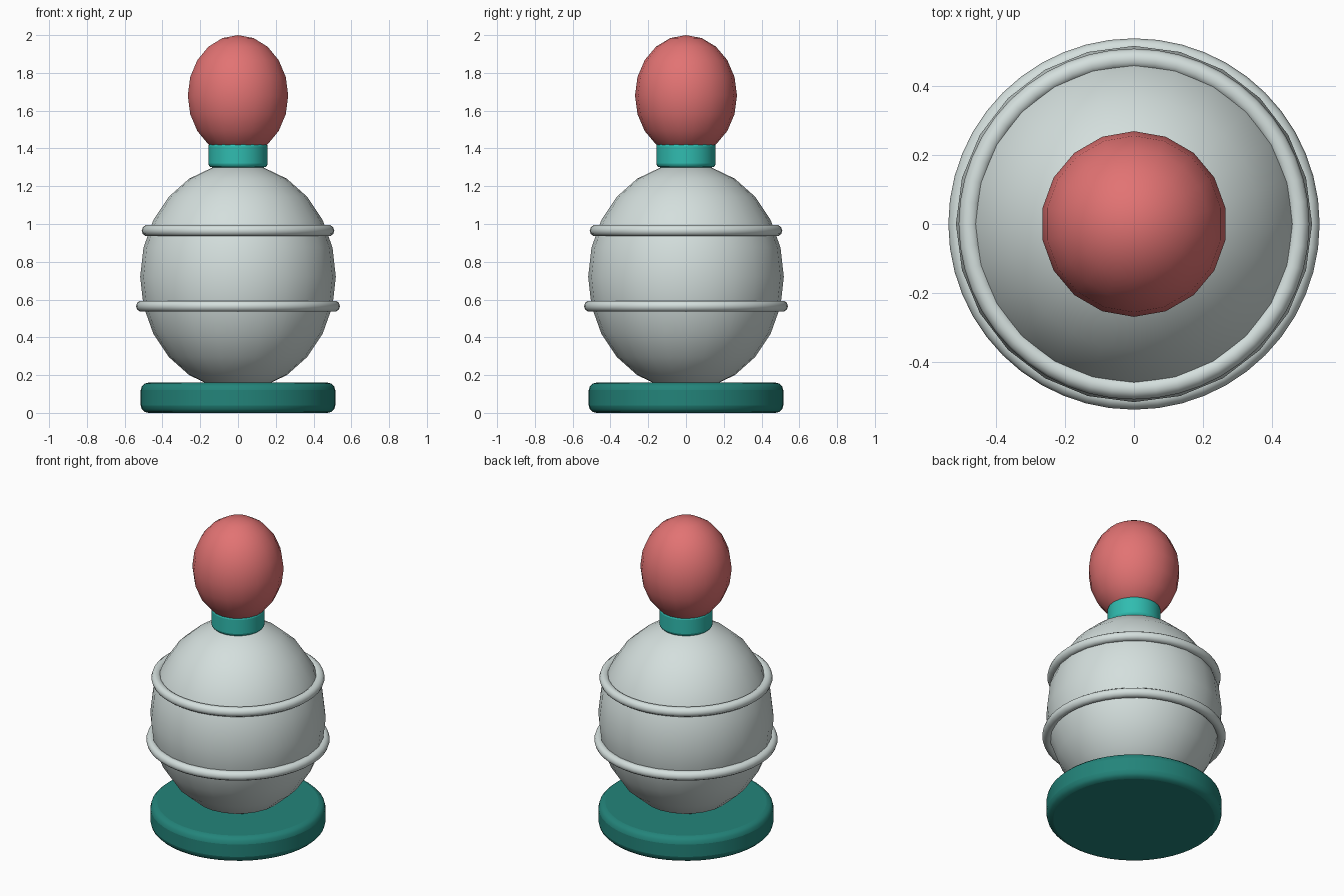
import bpy, math

if "Cube" in bpy.data.objects:
    bpy.data.objects.remove(bpy.data.objects["Cube"])


def srgb(r, g, b):
    f = lambda c: c / 12.92 if c <= 0.04045 else ((c + 0.055) / 1.055) ** 2.4
    return tuple(f(c / 255) for c in (r, g, b)) + (1.0,)


def material(name, rgb):
    m = bpy.data.materials.new(name)
    m.diffuse_color = srgb(*rgb)
    m.use_nodes = True
    m.node_tree.nodes["Principled BSDF"].inputs["Base Color"].default_value = m.diffuse_color
    return m


GREY = material("pale grey", (212, 223, 221))
RED = material("coral red", (226, 115, 115))
TEAL = material("bright teal", (48, 188, 176))
DARK = material("deep teal", (35, 132, 122))


def finish(name, mat, angle=60):
    ob = bpy.context.object
    ob.name = name
    ob.data.materials.append(mat)
    bpy.ops.object.shade_smooth_by_angle(angle=math.radians(angle))
    return ob


def ellipsoid(name, mat, z, r, rz, segments, rings):
    bpy.ops.mesh.primitive_uv_sphere_add(segments=segments, ring_count=rings,
                                         radius=1, location=(0, 0, z))
    bpy.context.object.scale = (r, r, rz)
    bpy.ops.object.transform_apply(location=False, rotation=False, scale=True)
    # turn so that a vertex sits on the y axis
    bpy.context.object.rotation_euler.z = 0
    finish(name, mat)


def disc(name, mat, z0, z1, r, bevel):
    bpy.ops.mesh.primitive_cylinder_add(vertices=48, radius=r, depth=z1 - z0,
                                        location=(0, 0, (z0 + z1) / 2))
    ob = finish(name, mat, 40)
    mod = ob.modifiers.new("rounded_rim", "BEVEL")
    mod.width = bevel
    mod.segments = 3
    mod.limit_method = "ANGLE"
    mod.angle_limit = math.radians(40)


def hoop(name, z, r):
    bpy.ops.mesh.primitive_torus_add(major_radius=r, minor_radius=0.03,
                                     major_segments=48, minor_segments=10,
                                     location=(0, 0, z))
    finish(name, GREY)


# Stand, body and its two hoops
disc("base", DARK, 0.0, 0.16, 0.515, 0.04)
ellipsoid("body", GREY, 0.72, 0.518, 0.60, 24, 12)
hoop("lower_hoop", 0.565, 0.51)
hoop("upper_hoop", 0.965, 0.48)

# Neck and head
disc("neck", TEAL, 1.30, 1.43, 0.157, 0.02)
ellipsoid("head", RED, 1.68, 0.27, 0.32, 18, 10)
